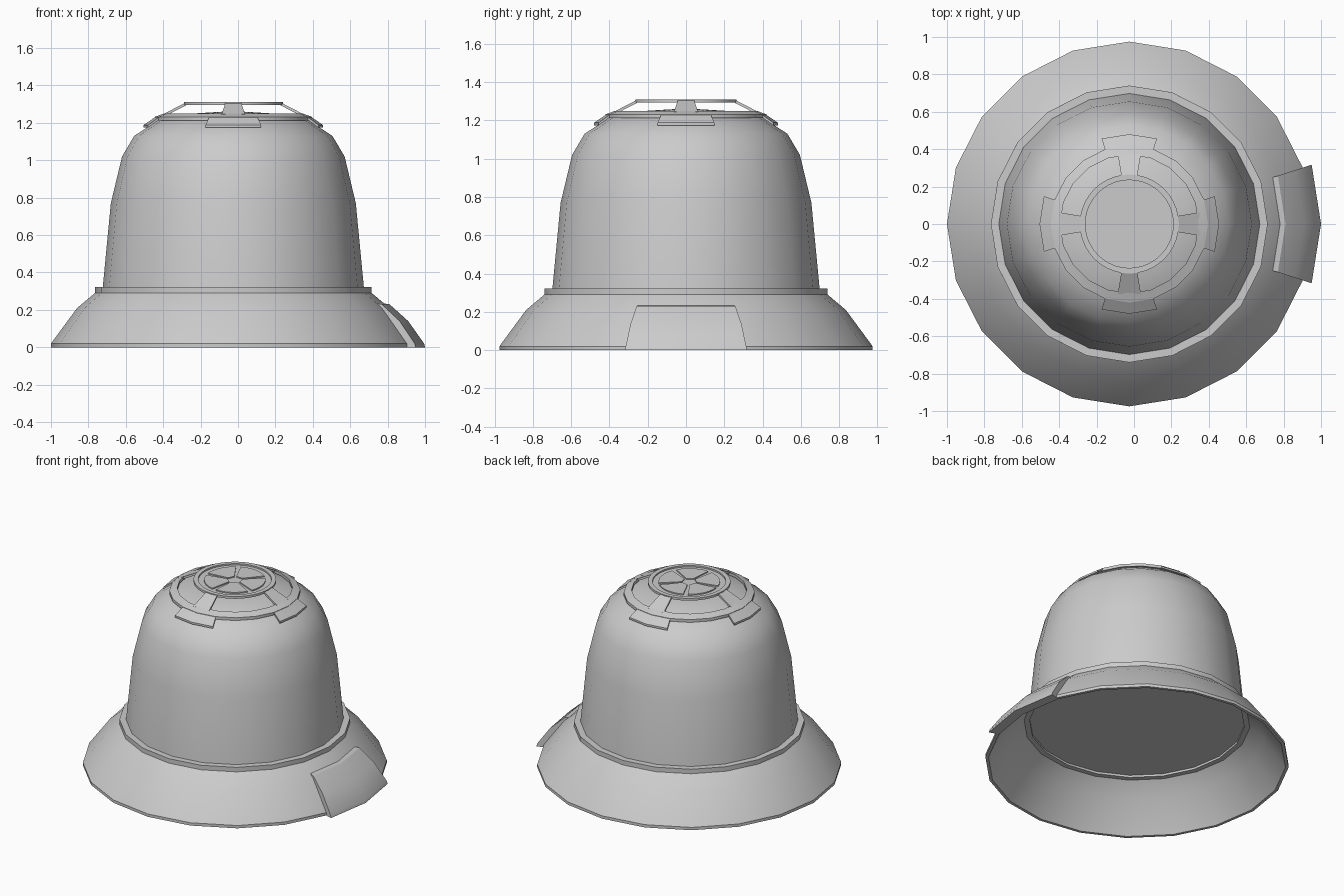
import bpy, bmesh
from math import sin, cos, radians, pi

if "Cube" in bpy.data.objects:
    bpy.data.objects.remove(bpy.data.objects["Cube"])

SIDES = 20
OFFSET = -0.025  # the brim patch sticks out, so the bell sits off centre

grey = bpy.data.materials.new("plain grey")
grey.use_nodes = True
grey.diffuse_color = (0.6, 0.6, 0.6, 1)
grey.node_tree.nodes["Principled BSDF"].inputs["Base Color"].default_value = grey.diffuse_color


def finish(name, bm):
    bmesh.ops.remove_doubles(bm, verts=bm.verts, dist=0.0001)
    bmesh.ops.recalc_face_normals(bm, faces=bm.faces)
    mesh = bpy.data.meshes.new(name)
    bm.to_mesh(mesh)
    bm.free()
    mesh.materials.append(grey)
    obj = bpy.data.objects.new(name, mesh)
    obj.location.x = OFFSET
    bpy.context.collection.objects.link(obj)
    bpy.ops.object.select_all(action='DESELECT')
    obj.select_set(True)
    bpy.context.view_layer.objects.active = obj
    bpy.ops.object.shade_smooth_by_angle(angle=radians(30))
    return obj


def lathe(name, profile, sides=SIDES, start=0, sweep=360, loop=True):
    """Turn a (radius, height) profile about z; a partial sweep gets end caps."""
    bm = bmesh.new()
    full = sweep == 360
    rings = []
    for i in range(sides if full else sides + 1):
        a = radians(start + sweep * i / sides)
        rings.append([bm.verts.new((r * cos(a), r * sin(a), z)) for r, z in profile])
    n = len(profile)
    for i in range(sides):
        p, q = rings[i], rings[(i + 1) % len(rings)]
        for j in range(n if loop else n - 1):
            k = (j + 1) % n
            bm.faces.new((p[j], q[j], q[k], p[k]))
    if not full:
        bm.faces.new(rings[0])
        bm.faces.new(rings[-1])
    return finish(name, bm)


def slab(points, thickness):
    """Closed profile made from a top line and the same line lowered."""
    return points + [(r, z - thickness) for r, z in reversed(points)]


# Crown with a flat underside
lathe("crown", [(0, 0.3), (0.70, 0.3), (0.655, 0.77), (0.595, 1.02), (0.53, 1.13),
                (0.40, 1.215), (0.21, 1.25), (0, 1.263)], loop=False)

# Band between crown and brim
lathe("band", [(0.69, 0.285), (0.74, 0.285), (0.74, 0.322), (0.69, 0.322)])

# Flared brim, a thin shell with a small vertical rim
lathe("brim", [(0.975, 0), (0.975, 0.02), (0.835, 0.21), (0.74, 0.29),
               (0.725, 0.286), (0.815, 0.205), (0.955, 0)])

# Patch wrapped over the brim on the left side
lathe("brim_patch", [(1.025, 0), (1.02, 0.02), (0.935, 0.14), (0.835, 0.23),
                     (0.80, 0.235), (0.82, 0.205), (0.955, 0)],
      sides=2, start=-18, sweep=36)

# Raised vent cage: outer ring, four spokes and four tabs
lathe("vent_ring", slab([(0.37, 1.25), (0.42, 1.232)], 0.02))
for i, side in enumerate(("left", "back", "right", "front")):
    lathe("vent_spoke_" + side, slab([(0.255, 1.31), (0.38, 1.246)], 0.016),
          sides=1, start=90 * i - 9.4, sweep=18.8)
    lathe("vent_tab_" + side, slab([(0.41, 1.236), (0.48, 1.188)], 0.014),
          sides=2, start=90 * i - 18, sweep=36)

# Hub: rim with a slightly sunken plate
lathe("hub", [(0, 1.294), (0.265, 1.294), (0.265, 1.31), (0.235, 1.31),
              (0.235, 1.30), (0, 1.30)], sides=40, loop=False)

# Five fan blades on the hub plate
for i in range(5):
    bm = bmesh.new()
    mid = radians(84 + 72 * i)
    outline = [(0.05, 0.5), (0.05, -0.5)]
    outline += [(0.197, -0.58 + 1.1 * s / 6) for s in range(7)]
    face = bm.faces.new([bm.verts.new((r * cos(mid + a), r * sin(mid + a), 1.299))
                         for r, a in outline])
    top = bmesh.ops.extrude_face_region(bm, geom=[face])["geom"]
    bmesh.ops.translate(bm, vec=(0, 0, 0.009),
                        verts=[v for v in top if isinstance(v, bmesh.types.BMVert)])
    finish("fan_blade_%d" % (i + 1), bm)
